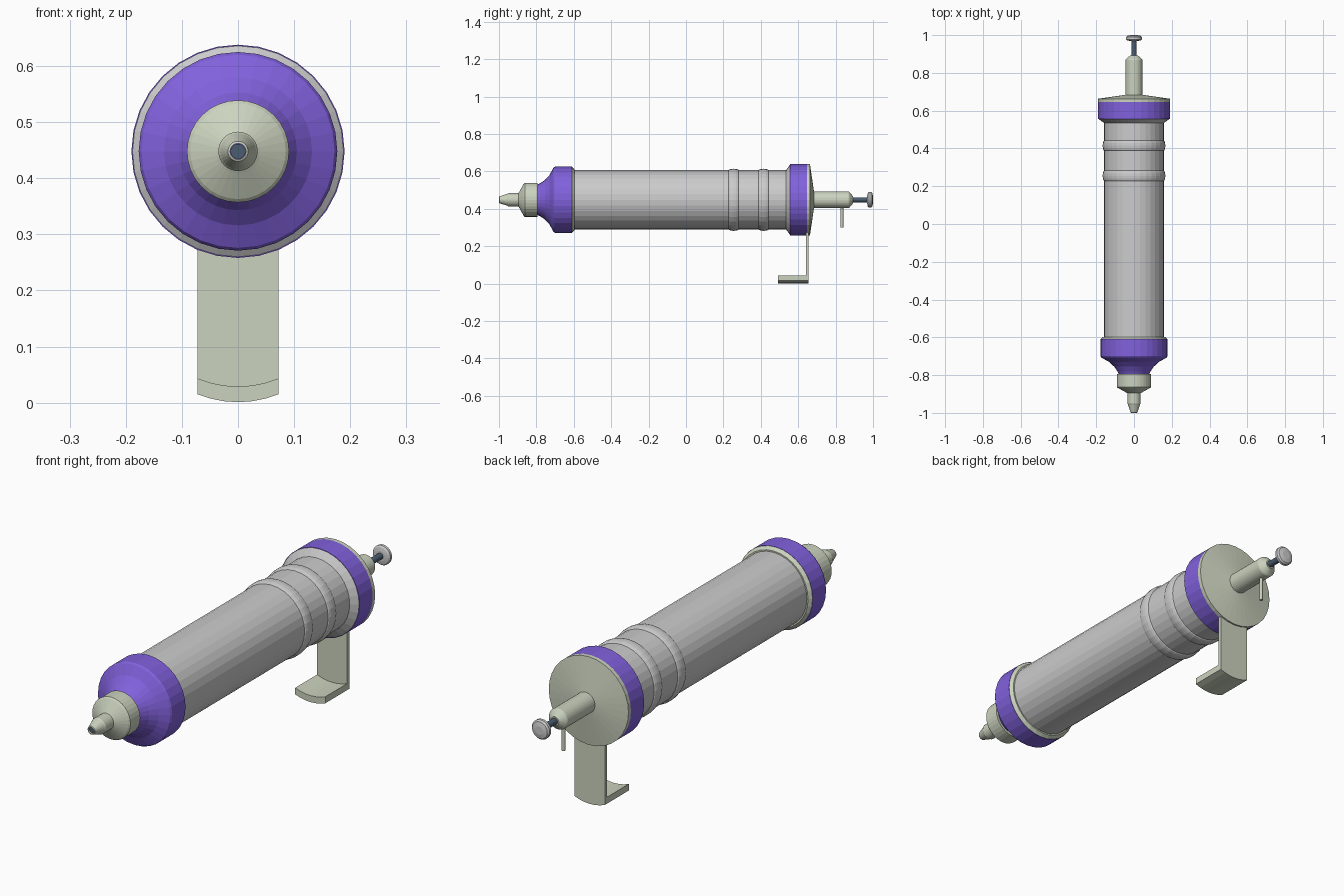
import bpy, bmesh, math

if "Cube" in bpy.data.objects:
    bpy.data.objects.remove(bpy.data.objects["Cube"])

AXIS_Z = 0.448
SIDES = 32


def material(name, rgb):
    m = bpy.data.materials.new(name)
    m.diffuse_color = (*rgb, 1)
    m.use_nodes = True
    m.node_tree.nodes["Principled BSDF"].inputs["Base Color"].default_value = m.diffuse_color
    return m


PURPLE = material("purple", (0.22, 0.12, 0.72))
SAGE = material("sage", (0.60, 0.65, 0.52))
STEEL = material("dark_steel", (0.07, 0.11, 0.16))


def finish(name, bm, mat):
    bmesh.ops.recalc_face_normals(bm, faces=bm.faces)
    mesh = bpy.data.meshes.new(name)
    bm.to_mesh(mesh)
    bm.free()
    if mat:
        mesh.materials.append(mat)
    obj = bpy.data.objects.new(name, mesh)
    bpy.context.collection.objects.link(obj)
    return obj


def lathe(name, profile, mat=None, sides=SIDES, cap=True):
    """Revolve (y, radius) points around the long axis."""
    bm = bmesh.new()
    rings = []
    for y, r in profile:
        rings.append([bm.verts.new((r * math.sin(2 * math.pi * i / sides), y,
                                    AXIS_Z + r * math.cos(2 * math.pi * i / sides)))
                      for i in range(sides)])
    for a, b in zip(rings, rings[1:]):
        for i in range(sides):
            j = (i + 1) % sides
            bm.faces.new((a[i], a[j], b[j], b[i]))
    if cap:
        bm.faces.new(rings[0])
        bm.faces.new(rings[-1])
    return finish(name, bm, mat)


def bead(y, r=0.158, half=0.027, height=0.008, steps=6):
    """Rounded rib in the barrel profile."""
    return [(y - half * math.cos(math.pi * k / steps),
             r + height * math.sin(math.pi * k / steps)) for k in range(steps + 1)]


# Barrel with two rolled ribs and flared rear lip
lathe("barrel", [(-0.62, 0.158)] + bead(0.255) + bead(0.415)
      + [(0.535, 0.158), (0.556, 0.188)])

# Front collar: band plus concave funnel
lathe("front_collar", [(-0.61, 0.177), (-0.70, 0.177), (-0.708, 0.172),
                       (-0.73, 0.132), (-0.755, 0.105), (-0.78, 0.088),
                       (-0.80, 0.078)], PURPLE)
lathe("front_collar_lip", [(-0.611, 0.177), (-0.597, 0.164), (-0.597, 0.15)], SAGE)

# Nozzle with open tip
lathe("nozzle", [(-0.795, 0.06), (-0.795, 0.091), (-0.862, 0.091), (-0.868, 0.085),
                 (-0.893, 0.040), (-0.896, 0.035), (-0.95, 0.035), (-0.955, 0.032),
                 (-0.998, 0.018), (-1.0, 0.014), (-0.97, 0.014)], SAGE, cap=False)

# Rear collar and end cap with its guide tube
lathe("rear_collar", [(0.556, 0.19), (0.646, 0.19)], PURPLE)
lathe("end_cap", [(0.646, 0.19), (0.663, 0.19), (0.684, 0.045)], SAGE)
lathe("guide_tube", [(0.67, 0.045), (0.868, 0.045), (0.874, 0.042), (0.893, 0.019)], SAGE)

# Plunger rod runs through the whole tool and ends in a knob
lathe("plunger_rod", [(-0.992, 0.0135), (0.98, 0.0135)], STEEL, 16)
lathe("plunger_knob", [(0.969, 0.022), (0.972, 0.036), (0.978, 0.042), (0.989, 0.042),
                       (0.996, 0.036), (1.0, 0.018)])

# Small release pin under the guide tube
bm = bmesh.new()
bmesh.ops.create_cone(bm, cap_ends=True, segments=12, radius1=0.0075, radius2=0.0075, depth=0.14)
bmesh.ops.translate(bm, verts=bm.verts, vec=(0, 0.834, 0.37))
finish("release_pin", bm, SAGE)

# Bracket: L outline swept across x, with foot curved to match the collar
bm = bmesh.new()
outline = [(0.492, 0.001), (0.656, 0.001), (0.656, 0.30), (0.641, 0.30),
           (0.641, 0.029), (0.492, 0.029)]
HALF, CUTS = 0.072, 6
rows = []
for k in range(CUTS + 1):
    x = -HALF + 2 * HALF * k / CUTS
    rise = 0.19 - math.sqrt(0.19 ** 2 - x * x)
    rows.append([bm.verts.new((x, y, z + rise)) for y, z in outline])
for a, b in zip(rows, rows[1:]):
    for i in range(6):
        j = (i + 1) % 6
        bm.faces.new((a[i], a[j], b[j], b[i]))
bm.faces.new(rows[0])
bm.faces.new(rows[-1])
finish("bracket", bm, SAGE)
